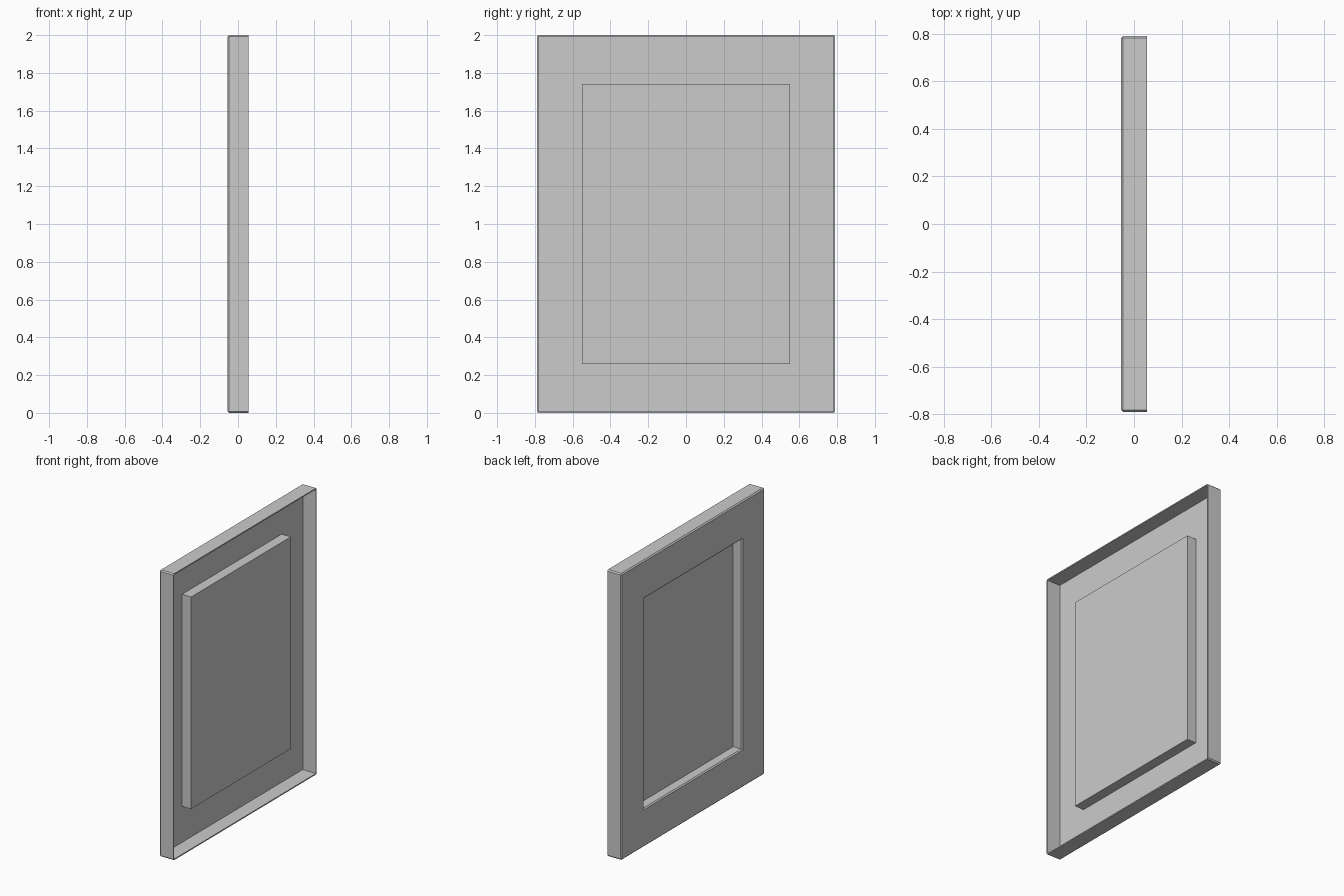
import bpy, bmesh

if "Cube" in bpy.data.objects:
    bpy.data.objects.remove(bpy.data.objects["Cube"])

T = 0.008  # sheet thickness and edge chamfer

# Rectangular loops: (half width y, half height z, x, corner cut)
# running from the raised panel, over the open rim, to the recess behind
LOOPS = [
    (0.55, 0.74, 0.023, 0),            # raised panel face
    (0.55, 0.74, -0.055 + T, 0),       # foot of raised panel
    (0.79 - T, 1 - T, -0.055 + T, 0),  # inner tray corner
    (0.79 - T, 1 - T, 0.055, 0),       # rim, inside
    (0.79, 1.0, 0.055, T),             # rim, outside
    (0.79, 1.0, -0.055 + T, T),        # outer wall
    (0.79 - T, 1 - T, -0.055, 0),      # chamfer to back face
    (0.55, 0.74, -0.055, 0),           # mouth of recess
    (0.55 - T, 0.74 - T, -0.055 + T, 0),
    (0.55 - T, 0.74 - T, 0.023 - T, 0),  # recess floor
]


def ring(bm, hy, hz, x, c):
    pts = [(hy - c, -hz), (hy, -hz + c), (hy, hz - c), (hy - c, hz),
           (-hy + c, hz), (-hy, hz - c), (-hy, -hz + c), (-hy + c, -hz)]
    return [bm.verts.new((x, y, z + 1)) for y, z in pts]


# Tray-shaped door panel
bm = bmesh.new()
rings = [ring(bm, *loop) for loop in LOOPS]
for a, b in zip(rings, rings[1:]):
    for i in range(8):
        j = (i + 1) % 8
        bm.faces.new((a[i], a[j], b[j], b[i]))
bm.faces.new(rings[0])
bm.faces.new(rings[-1])
bmesh.ops.remove_doubles(bm, verts=bm.verts, dist=0.0005)
bmesh.ops.recalc_face_normals(bm, faces=bm.faces)

mesh = bpy.data.meshes.new("door_panel")
bm.to_mesh(mesh)
bm.free()
bpy.context.collection.objects.link(bpy.data.objects.new("door_panel", mesh))
